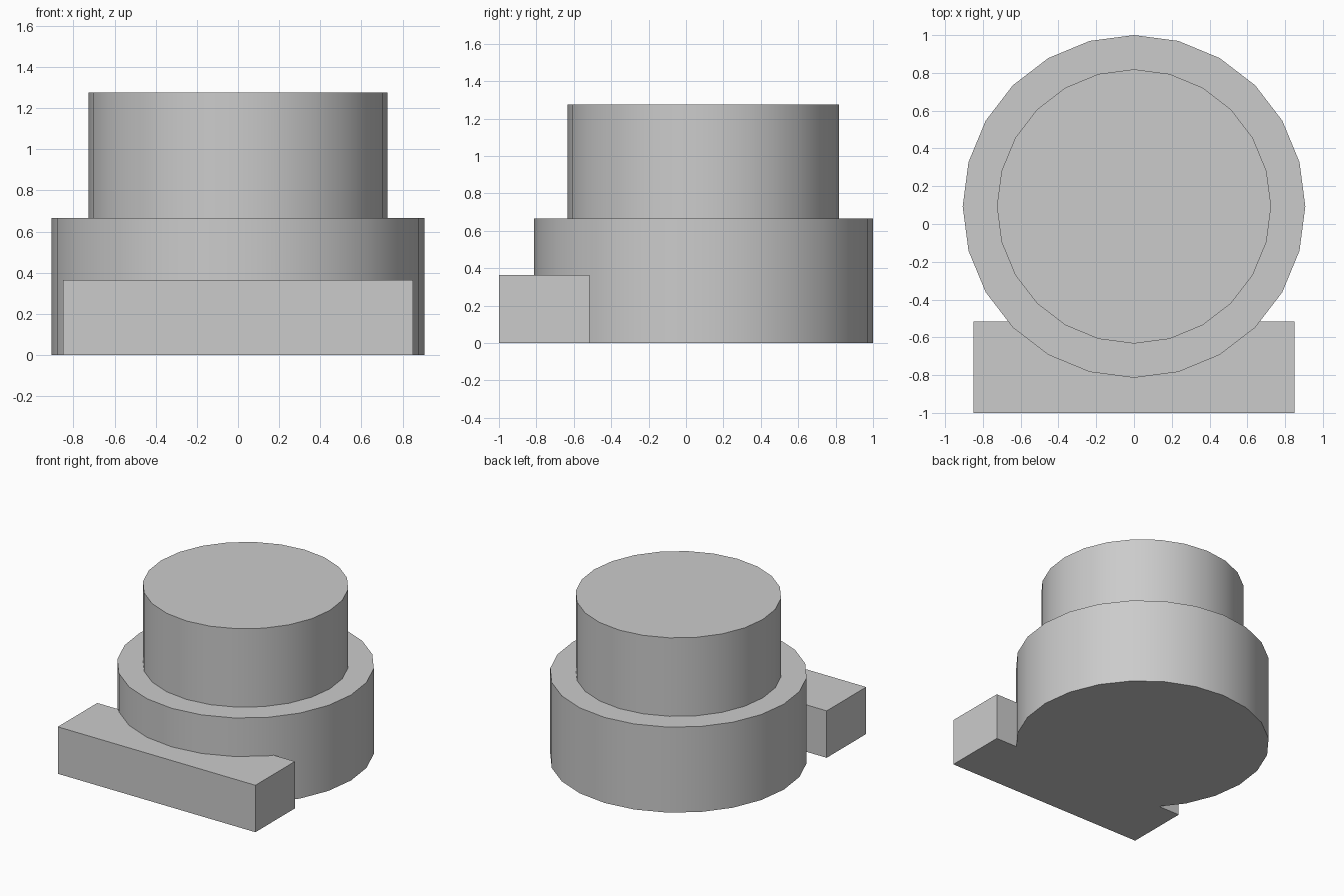
import bpy
import math

cube = bpy.data.objects.get("Cube")
if cube:
    bpy.data.objects.remove(cube, do_unlink=True)

# Single grey finish
grey = bpy.data.materials.new("light_grey")
grey.use_nodes = True
colour = (0.6, 0.6, 0.6, 1)
grey.diffuse_color = colour
grey.node_tree.nodes["Principled BSDF"].inputs["Base Color"].default_value = colour

AXIS_Y = 0.093  # shared centre of the round tiers


def drum(name, radius, bottom, top):
    bpy.ops.mesh.primitive_cylinder_add(
        vertices=24, radius=radius, depth=top - bottom,
        location=(0, AXIS_Y, (bottom + top) / 2))
    obj = bpy.context.object
    obj.name = name
    obj.data.materials.append(grey)
    bpy.ops.object.shade_smooth_by_angle(angle=math.radians(30))
    return obj


def block(name, half_width, front, back, height):
    bpy.ops.mesh.primitive_cube_add(
        size=1, location=(0, (front + back) / 2, height / 2))
    obj = bpy.context.object
    obj.name = name
    obj.scale = (2 * half_width, back - front, height)
    bpy.ops.object.transform_apply(location=False, rotation=False, scale=True)
    obj.data.materials.append(grey)
    return obj


# Wide lower tier, narrower upper tier and the front step
drum("lower_drum", 0.907, 0, 0.665)
drum("upper_drum", 0.726, 0.665, 1.275)
block("front_step", 0.85, -1, -0.515, 0.365)
